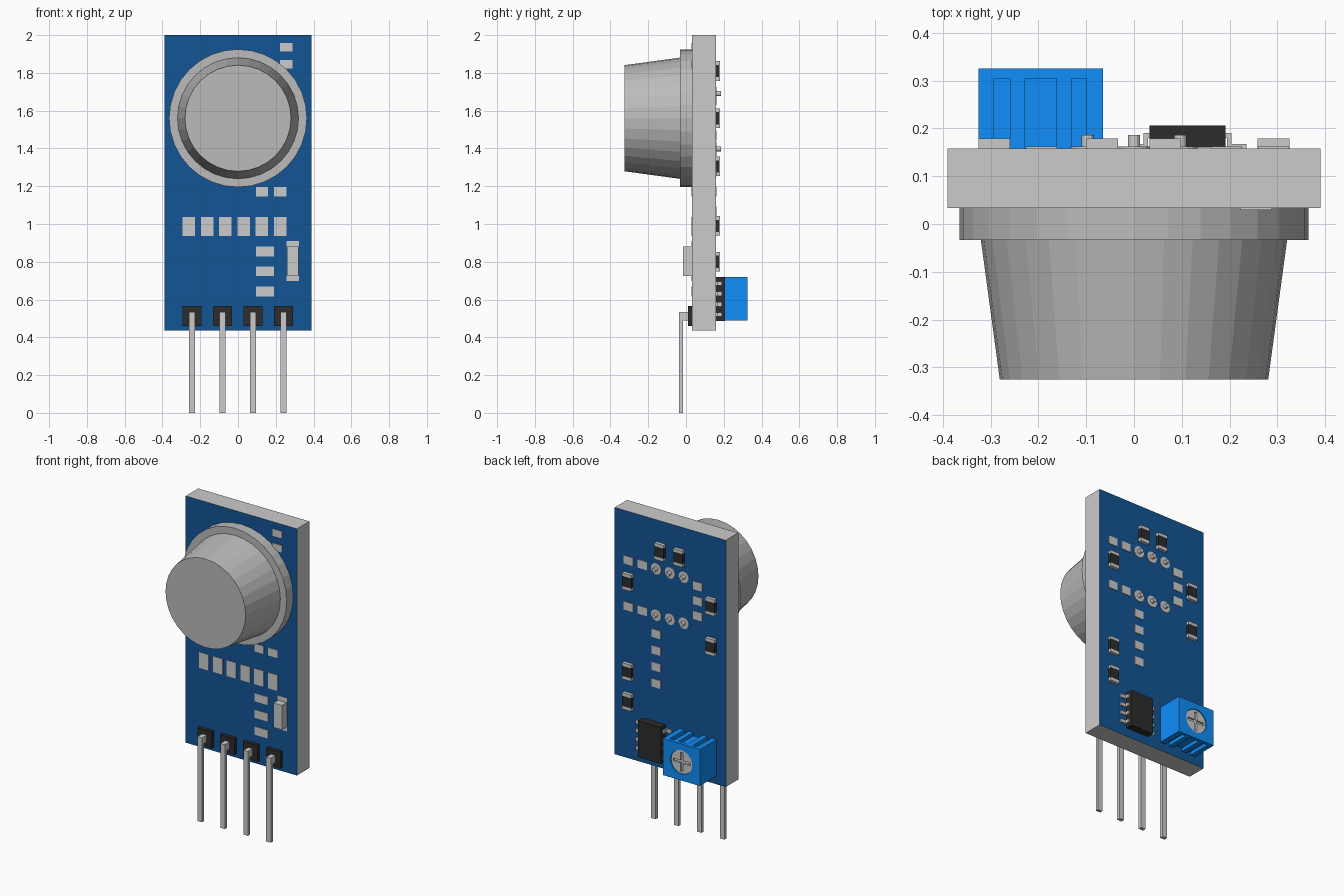
import bpy, bmesh, math
from mathutils import Matrix, Vector

if "Cube" in bpy.data.objects:
    bpy.data.objects.remove(bpy.data.objects["Cube"])

def mat(name, r, g, b):
    m = bpy.data.materials.new(name)
    m.diffuse_color = (r, g, b, 1)
    m.use_nodes = True
    m.node_tree.nodes["Principled BSDF"].inputs["Base Color"].default_value = m.diffuse_color
    return m

BOARD = mat("board_blue", 0.006, 0.09, 0.30)
BLUE = mat("trimmer_blue", 0.005, 0.27, 0.95)
BLACK = mat("black_plastic", 0.025, 0.025, 0.025)
METAL = mat("sensor_grey", 0.5, 0.5, 0.5)
FRONT, BACK = 0.033, 0.158          # board faces along y

def finish(name, bm, material=None):
    bmesh.ops.recalc_face_normals(bm, faces=bm.faces)
    me = bpy.data.meshes.new(name)
    bm.to_mesh(me)
    bm.free()
    ob = bpy.data.objects.new(name, me)
    bpy.context.collection.objects.link(ob)
    if material:
        me.materials.append(material)
    return ob

def add_box(bm, x0, x1, y0, y1, z0, z1):
    size = Matrix.Diagonal((x1 - x0, y1 - y0, z1 - z0, 1))
    mid = Vector((x0 + x1, y0 + y1, z0 + z1)) / 2
    bmesh.ops.create_cube(bm, size=1, matrix=Matrix.Translation(mid) @ size)

def boxes(name, items, material=None):
    bm = bmesh.new()
    for b in items:
        add_box(bm, *b)
    return finish(name, bm, material)

def add_disc(bm, x, z, y0, y1, r0, r1, n):
    """Cylinder or cone along y, radius r0 at y0 and r1 at y1."""
    m = Matrix.Translation((x, (y0 + y1) / 2, z)) @ Matrix.Rotation(-math.pi / 2, 4, 'X')
    bmesh.ops.create_cone(bm, cap_ends=True, segments=n, radius1=r0, radius2=r1,
                          depth=y1 - y0, matrix=m)

def extrude(name, pts, axis, a, b, material=None):
    """Extrude a 2D outline along x (points are y,z) or y (points are x,z)."""
    bm = bmesh.new()
    place = (lambda p: (a, p[0], p[1])) if axis == 'X' else (lambda p: (p[0], a, p[1]))
    f = bm.faces.new([bm.verts.new(place(p)) for p in pts])
    ext = bmesh.ops.extrude_face_region(bm, geom=[f])
    step = Vector((b - a, 0, 0)) if axis == 'X' else Vector((0, b - a, 0))
    bmesh.ops.translate(bm, vec=step, verts=[v for v in ext['geom'] if isinstance(v, bmesh.types.BMVert)])
    return finish(name, bm, material)

def cut(ob, cutter):
    cutter.hide_render = True
    cutter.hide_set(True)
    md = ob.modifiers.new("cut", 'BOOLEAN')
    md.operation, md.solver, md.object = 'DIFFERENCE', 'EXACT', cutter

# circuit board: grey edges, blue front and back
board = boxes("circuit_board", [(-0.39, 0.39, FRONT, BACK, 0.435, 2.0)])
board.data.materials.append(mat("board_edge", 0.8, 0.8, 0.8))
board.data.materials.append(BOARD)
for p in board.data.polygons:
    p.material_index = 1 if abs(p.normal.y) > 0.5 else 0

# gas sensor can: flange and tapered cap
bm = bmesh.new()
add_disc(bm, 0, 1.56, -0.033, FRONT + 0.002, 0.365, 0.365, 32)
finish("sensor_flange", bm, METAL)
bm = bmesh.new()
add_disc(bm, 0, 1.56, -0.325, -0.03, 0.281, 0.321, 32)
finish("sensor_cap", bm, METAL)

# solder pads: (x, z, width, height)
front = [(0.255, z, 0.067, 0.045) for z in (1.935, 1.845)]
front += [(x, 1.17, 0.065, 0.05) for x in (0.127, 0.223)]
front += [(-0.26 + i * 0.0966, 0.987, 0.067, 0.1) for i in range(6)]
front += [(0.143, z, 0.095, 0.052) for z in (0.855, 0.75, 0.643)]
front += [(0.29, z, 0.065, 0.03) for z in (0.895, 0.713)]
back = [(x, z, 0.065, 0.052) for x in (0.292, 0.194) for z in (1.69, 1.398)]
back += [(-0.194, z, 0.065, 0.052) for z in (1.657, 1.563, 1.468)]
back += [(0.097, z, 0.065, 0.052) for z in (1.277, 1.172, 1.067, 0.962)]
for name, pads, y in (("front_pads", front, FRONT), ("back_pads", back, BACK)):
    boxes(name, [(x - w / 2, x + w / 2, y - 0.004, y + 0.004, z - h / 2, z + h / 2)
                 for x, z, w, h in pads])

# indicator light on the front
boxes("indicator_light", [(0.26, 0.32, -0.017, FRONT, 0.725, 0.88)])

# header blocks and bent pins
for i in range(4):
    x = -0.243 + i * 0.161
    boxes(f"header_block_{i + 1}", [(x - 0.05, x + 0.05, 0.01, FRONT + 0.002, 0.46, 0.565)], BLACK)
    extrude(f"header_pin_{i + 1}",
            [(-0.037, 0), (-0.015, 0), (-0.015, 0.49), (0.02, 0.49), (0.02, 0.535), (-0.037, 0.535)],
            'X', x - 0.016, x + 0.016)

# sensor leads soldered on the back
bm = bmesh.new()
for x in (-0.097, 0, 0.097):
    for z in (1.69, 1.397):
        add_disc(bm, x, z, BACK - 0.004, BACK + 0.004, 0.036, 0.036, 16)
        add_disc(bm, x, z, BACK - 0.004, 0.186, 0.013, 0.013, 12)
finish("sensor_leads", bm)

# chip resistors on the back
spots = [(0.065, 1.81), (-0.067, 1.81), (0.292, 1.56), (-0.293, 1.56),
         (-0.293, 1.305), (0.292, 0.99), (0.292, 0.8)]
for i, (x, z) in enumerate(spots):
    boxes(f"resistor_body_{i + 1}", [(x - 0.032, x + 0.032, BACK - 0.002, 0.177, z - 0.034, z + 0.034)], BLACK)
    boxes(f"resistor_caps_{i + 1}", [(x - 0.033, x + 0.033, BACK - 0.002, 0.179, z + s - 0.01, z + s + 0.01)
                                     for s in (-0.042, 0.042)])

# eight-legged chip
cx, cz = 0.112, 0.603
boxes("chip_body", [(cx - 0.08, cx + 0.08, BACK + 0.002, 0.206, cz - 0.116, cz + 0.116)], BLACK)
legs = []
for s in (-1, 1):
    for k in (-1.5, -0.5, 0.5, 1.5):
        z = cz + k * 0.055
        for a, b, y0, y1 in ((0.07, 0.092, 0.18, 0.19), (0.083, 0.092, 0.16, 0.185), (0.083, 0.124, 0.157, 0.167)):
            xs = sorted((cx + s * a, cx + s * b))
            legs.append((*xs, y0, y1, z - 0.011, z + 0.011))
boxes("chip_legs", legs)

# trimmer: body with grooves above and below, capped by a plate with a round hole
tx, zt, zb, d = -0.195, 0.72, 0.488, 0.022
top = [(-0.13, zt)]
for a, b in ((-0.098, -0.065), (-0.033, 0.033), (0.065, 0.096)):
    top += [(a, zt), (a, zt - d), (b, zt - d), (b, zt)]
top += [(0.13, zt)]
outline = [(tx + x, z) for x, z in top]
outline += [(x, zt + zb - z) for x, z in reversed(outline)]
extrude("trimmer_body", outline, 'Y', BACK - 0.002, 0.305, BLUE)
plate = boxes("trimmer_plate", [(tx - 0.13, tx + 0.13, 0.305, 0.325, zb, zt)], BLUE)
bm = bmesh.new()
add_disc(bm, tx, 0.604, 0.28, 0.35, 0.076, 0.076, 24)
cut(plate, finish("hole_cutter", bm))

# trimmer screw with cross slot
bm = bmesh.new()
add_disc(bm, tx, 0.604, 0.29, 0.32, 0.075, 0.075, 24)
screw = finish("trimmer_screw", bm)
for i, (w, h) in enumerate(((0.06, 0.009), (0.009, 0.06))):
    cut(screw, boxes(f"slot_cutter_{i + 1}", [(tx - w, tx + w, 0.308, 0.34, 0.604 - h, 0.604 + h)]))
